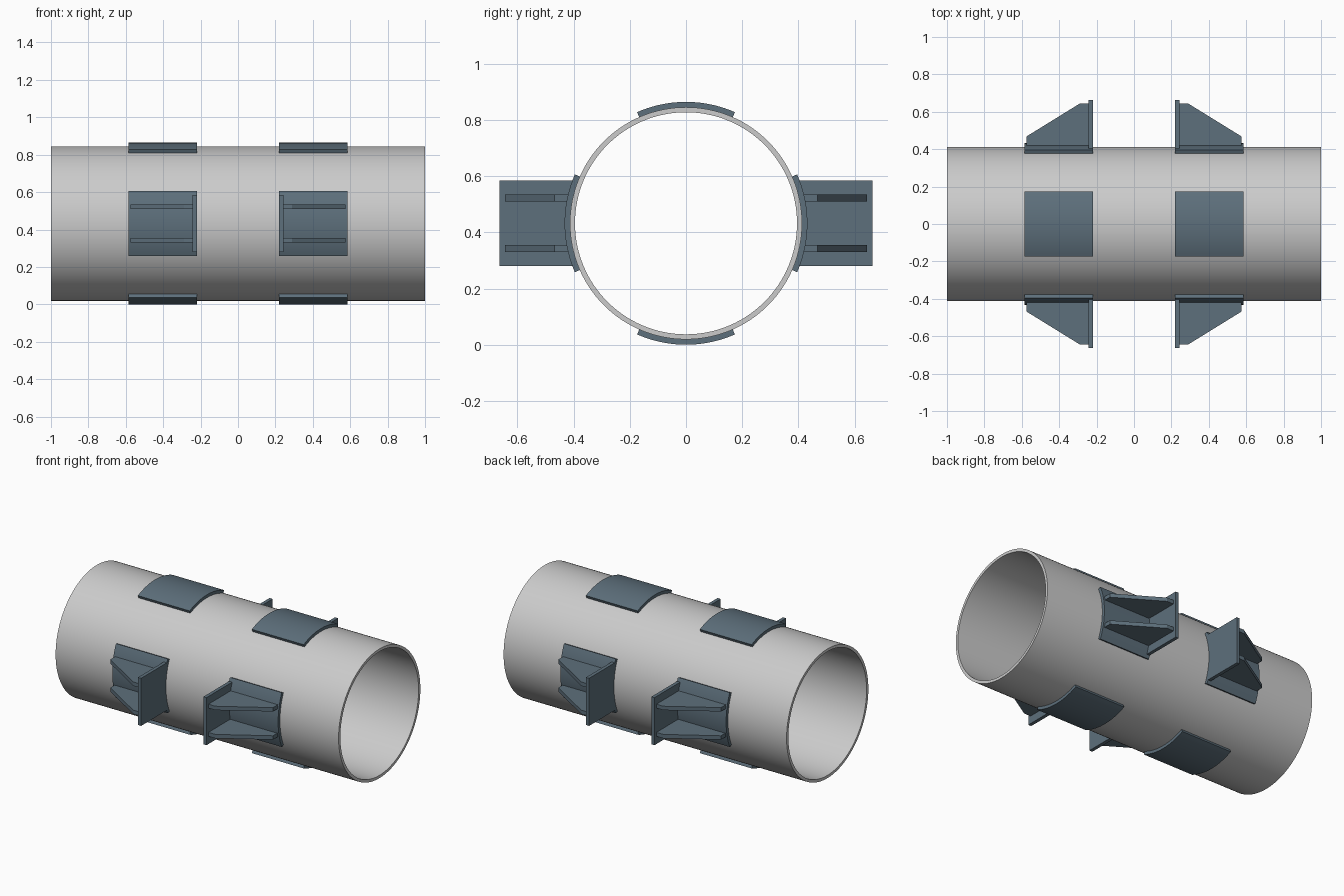
import bpy, bmesh
from math import sin, cos, pi, asin, sqrt

if "Cube" in bpy.data.objects:
    bpy.data.objects.remove(bpy.data.objects["Cube"])

CZ = 0.432                  # height of the pipe axis
R_IN, R_OUT = 0.395, 0.413  # pipe wall
R_PAD = 0.432               # outer radius of the saddle pads
X0, X1 = 0.22, 0.586        # pad extent along the pipe

steel = bpy.data.materials.new("blue_grey_steel")
steel.diffuse_color = (0.11, 0.16, 0.20, 1)
steel.use_nodes = True
steel.node_tree.nodes["Principled BSDF"].inputs["Base Color"].default_value = steel.diffuse_color


def finish(name, bm, mat=None, smooth=False):
    bmesh.ops.recalc_face_normals(bm, faces=bm.faces)
    me = bpy.data.meshes.new(name)
    bm.to_mesh(me)
    bm.free()
    ob = bpy.data.objects.new(name, me)
    bpy.context.collection.objects.link(ob)
    if mat:
        me.materials.append(mat)
    if smooth:
        bpy.ops.object.select_all(action='DESELECT')
        ob.select_set(True)
        bpy.context.view_layer.objects.active = ob
        bpy.ops.object.shade_smooth_by_angle(angle=pi / 6)
    return ob


def ring(name, r0, r1, xa, xb, mid, half, n, mat=None):
    """Curved shell around the pipe axis; a full ring when half is pi."""
    bm = bmesh.new()
    full = half >= pi
    rows = []
    for i in range(n if full else n + 1):
        a = mid - half + 2 * half * i / n
        rows.append([bm.verts.new((x, r * cos(a), CZ + r * sin(a)))
                     for x, r in ((xa, r0), (xb, r0), (xb, r1), (xa, r1))])
    for i in range(n):
        p, q = rows[i], rows[(i + 1) % len(rows)]
        for k in range(4):
            m = (k + 1) % 4
            bm.faces.new((p[k], p[m], q[m], q[k]))
    if not full:
        bm.faces.new(rows[0])
        bm.faces.new(rows[-1])
    return finish(name, bm, mat, True)


def prism(name, points, offset):
    """Extrude a flat outline by an offset vector."""
    bm = bmesh.new()
    face = bm.faces.new([bm.verts.new(p) for p in points])
    new = bmesh.ops.extrude_face_region(bm, geom=[face], use_keep_orig=True)["geom"]
    bmesh.ops.translate(bm, vec=offset,
                        verts=[v for v in new if isinstance(v, bmesh.types.BMVert)])
    return finish(name, bm, steel)


# Pipe
ring("pipe", R_IN, R_OUT, -1, 1, 0, pi, 128)

# Saddle pads at four sides, two sets along the pipe
half = asin(0.174 / R_PAD)
for sx, end in ((-1, "left"), (1, "right")):
    for k, side in enumerate(("back", "top", "front", "bottom")):
        ring(f"pad_{side}_{end}", R_OUT - 0.001, R_PAD, sx * X0, sx * X1,
             k * pi / 2, half, 20, steel)

    for sy, side in ((-1, "front"), (1, "back")):
        # Stop plate, inner edge shaped to the pad
        h, n = 0.152, 16
        zs = [-h + 2 * h * i / n for i in range(n + 1)]
        outline = [(sx * X0, sy * (sqrt(R_PAD ** 2 - z * z) - 0.001), CZ + z) for z in zs]
        outline += [(sx * X0, sy * 0.664, CZ + h), (sx * X0, sy * 0.664, CZ - h)]
        prism(f"stop_plate_{side}_{end}", outline, (sx * 0.022, 0, 0))

        # Two tapered gusset ribs behind the plate
        profile = ((0.24, 0.416), (0.24, 0.644), (0.29, 0.644), (0.575, 0.468), (0.575, 0.416))
        for dz, level in ((-0.09, "lower"), (0.09, "upper")):
            prism(f"gusset_{level}_{side}_{end}",
                  [(sx * x, sy * y, CZ + dz - 0.0125) for x, y in profile], (0, 0, 0.025))
